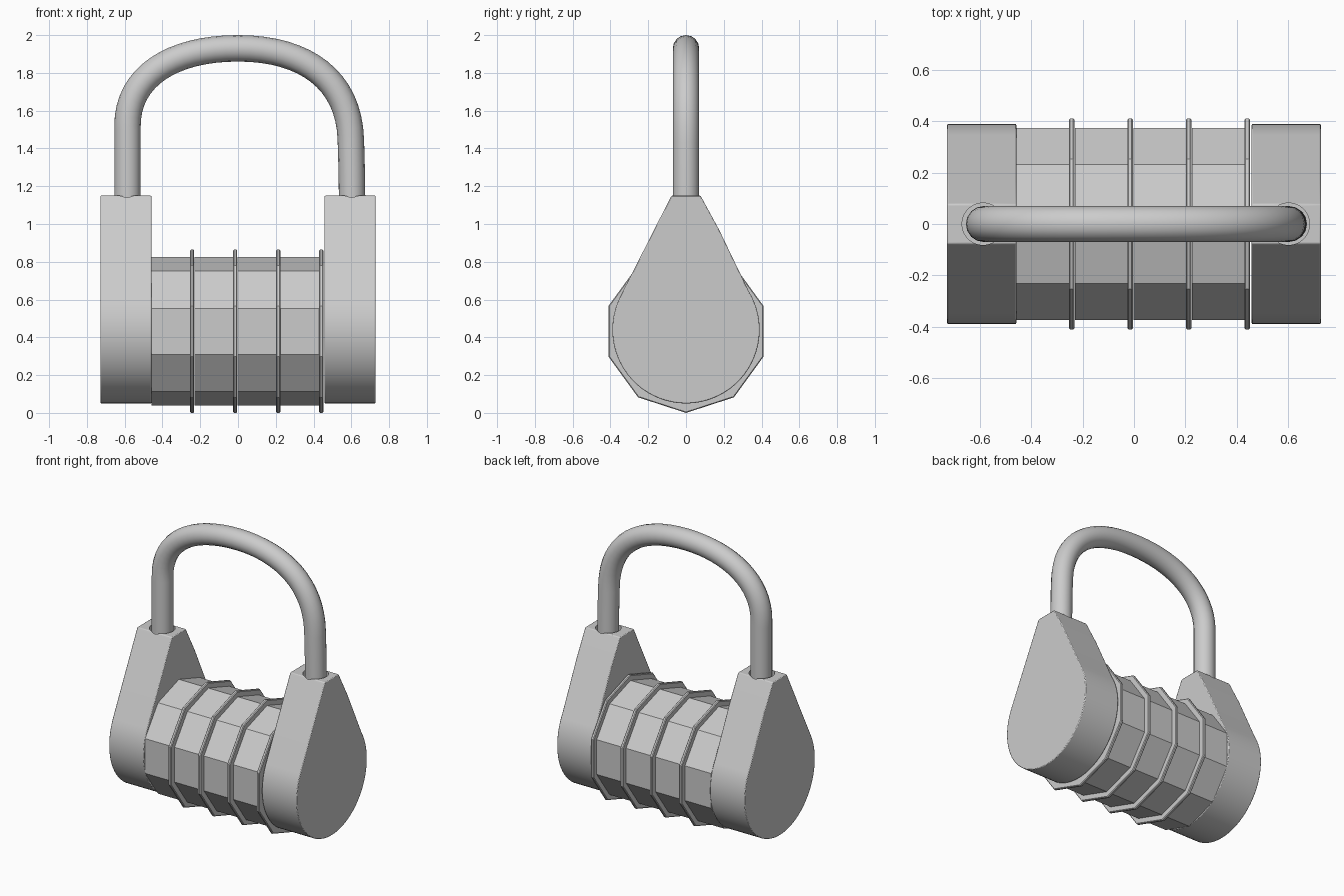
import bpy, bmesh, math

if "Cube" in bpy.data.objects:
    bpy.data.objects.remove(bpy.data.objects["Cube"])


def make_object(name, bm, smooth=False):
    bmesh.ops.recalc_face_normals(bm, faces=bm.faces)
    mesh = bpy.data.meshes.new(name)
    bm.to_mesh(mesh)
    bm.free()
    obj = bpy.data.objects.new(name, mesh)
    bpy.context.collection.objects.link(obj)
    if smooth:
        bpy.ops.object.select_all(action='DESELECT')
        obj.select_set(True)
        bpy.context.view_layer.objects.active = obj
        bpy.ops.object.shade_smooth_by_angle(angle=math.radians(30))
    return obj


def arc(cz, r, a0, a1, n):
    steps = [math.radians(a0 + (a1 - a0) * i / n) for i in range(n + 1)]
    return [(r * math.cos(a), cz + r * math.sin(a)) for a in steps]


# End plates: extruded teardrops with a socket for the shackle
teardrop = [(-0.077, 1.15), (0.077, 1.15), (0.175, 0.97)]
teardrop += arc(0.44, 0.39, 32, -206.6, 48)


def end_plate(name, x0, x1, hole_x):
    bm = bmesh.new()
    face = bm.faces.new([bm.verts.new((x0, y, z)) for y, z in teardrop])
    ext = bmesh.ops.extrude_face_region(bm, geom=[face])
    moved = [g for g in ext["geom"] if isinstance(g, bmesh.types.BMVert)]
    bmesh.ops.translate(bm, verts=moved, vec=(x1 - x0, 0, 0))
    plate = make_object(name, bm, smooth=True)
    bevel = plate.modifiers.new("Soft edges", 'BEVEL')
    bevel.width = 0.005
    bevel.segments = 2
    bevel.limit_method = 'ANGLE'

    cut = bmesh.new()
    bmesh.ops.create_cone(cut, cap_ends=True, segments=32, radius1=0.082,
                          radius2=0.082, depth=0.2)
    bmesh.ops.translate(cut, verts=cut.verts, vec=(hole_x, 0, 1.17))
    cutter = make_object(name + "_socket_cutter", cut)
    cutter.hide_render = True
    cutter.hide_viewport = True
    boolean = plate.modifiers.new("Socket", 'BOOLEAN')
    boolean.object = cutter
    boolean.solver = 'EXACT'

    # Apply the modifiers, then drop the cutter
    cutter.hide_viewport = False
    bpy.context.view_layer.update()
    deps = bpy.context.evaluated_depsgraph_get()
    baked = bpy.data.meshes.new_from_object(plate.evaluated_get(deps))
    plate.modifiers.clear()
    plate.data = baked
    bpy.data.objects.remove(cutter)


end_plate("left_end_plate", -0.728, -0.458, -0.588)
end_plate("right_end_plate", 0.458, 0.728, 0.602)


# Number dials: ten-sided drums, each with a raised rim at its right end
def dial(name, x0, width):
    c = x0 + width - 0.012
    r, rim = 0.394, 0.432
    profile = [(x0, r), (c - 0.011, r), (c - 0.011, rim - 0.005),
               (c - 0.006, rim), (c + 0.006, rim),
               (c + 0.011, rim - 0.005), (c + 0.011, r)]
    bm = bmesh.new()
    rings = []
    for x, rad in profile:
        rings.append([bm.verts.new((x, rad * math.sin(math.tau * i / 10),
                                    0.432 + rad * math.cos(math.tau * i / 10)))
                      for i in range(10)])
    for a, b in zip(rings, rings[1:]):
        for i in range(10):
            j = (i + 1) % 10
            bm.faces.new((a[i], a[j], b[j], b[i]))
    bm.faces.new(rings[0])
    bm.faces.new(rings[-1])
    make_object(name, bm)


for k in range(4):
    dial(f"dial_{k + 1}", -0.458 + 0.228 * k, 0.227)


# Shackle: round bar bent into an uneven arch
path = [  # (point, left handle, right handle) as x, z
    ((-0.585, 1.08), (-0.585, 1.0), (-0.585, 1.2)),
    ((-0.585, 1.52), (-0.585, 1.4), (-0.585, 1.78)),
    ((0.0, 1.93), (-0.35, 1.93), (0.36, 1.93)),
    ((0.597, 1.45), (0.587, 1.76), (0.601, 1.35)),
    ((0.604, 1.08), (0.604, 1.2), (0.604, 1.0)),
]
curve = bpy.data.curves.new("shackle", 'CURVE')
curve.dimensions = '3D'
curve.bevel_depth = 0.07
curve.bevel_resolution = 6
curve.resolution_u = 16
curve.use_fill_caps = True
spline = curve.splines.new('BEZIER')
spline.bezier_points.add(len(path) - 1)
for bp, (co, hl, hr) in zip(spline.bezier_points, path):
    bp.handle_left_type = bp.handle_right_type = 'FREE'
    bp.co = (co[0], 0, co[1])
    bp.handle_left = (hl[0], 0, hl[1])
    bp.handle_right = (hr[0], 0, hr[1])
shackle = bpy.data.objects.new("shackle", curve)
bpy.context.collection.objects.link(shackle)
bpy.ops.object.select_all(action='DESELECT')
shackle.select_set(True)
bpy.context.view_layer.objects.active = shackle
bpy.ops.object.convert(target='MESH')
bpy.ops.object.shade_smooth_by_angle(angle=math.radians(40))
